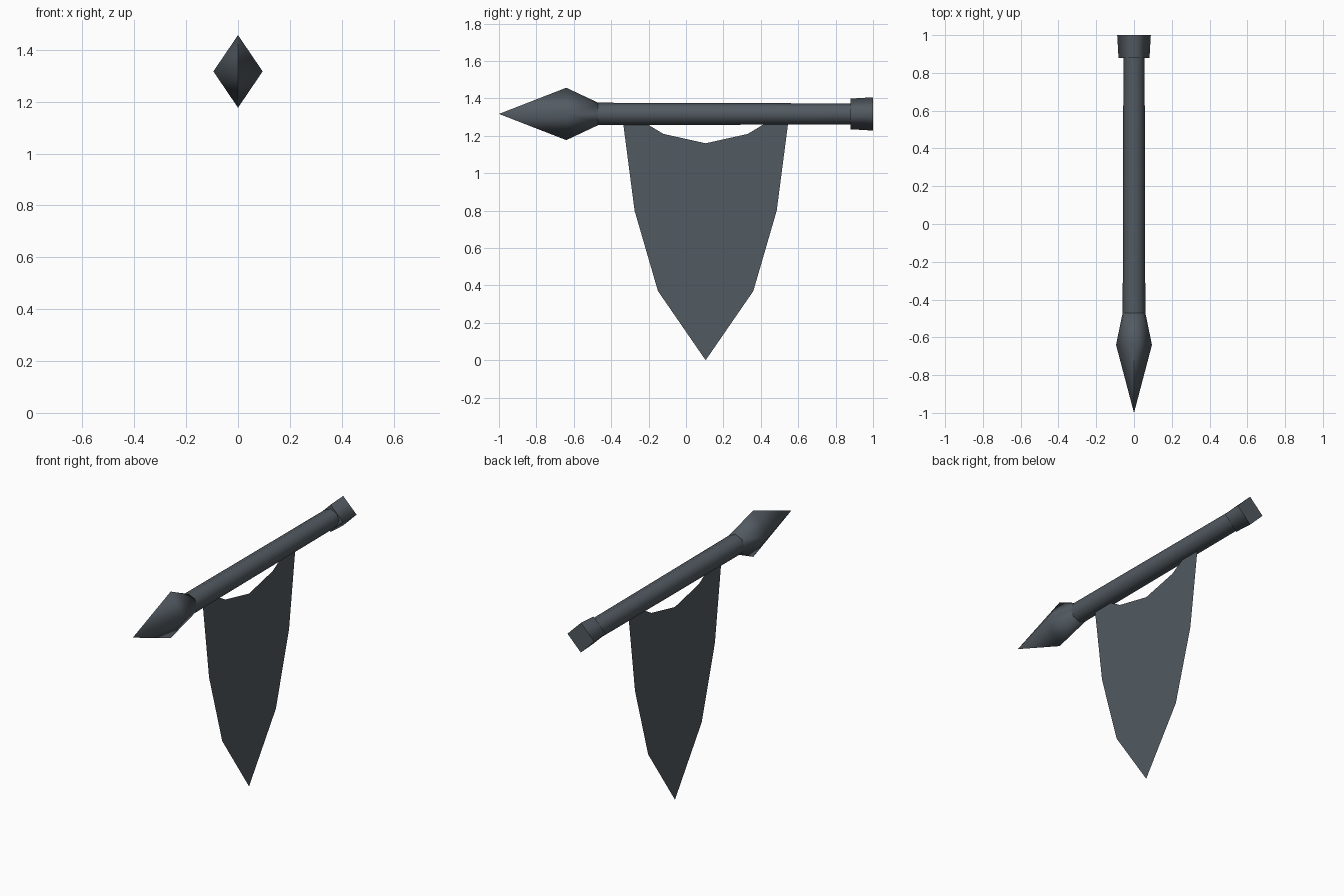
import bpy, bmesh, math
from mathutils import Matrix

cube = bpy.data.objects.get("Cube")
if cube:
    bpy.data.objects.remove(cube, do_unlink=True)

AXIS_Z = 1.317     # height of the pole axis
NECK_Y = -0.47     # where the spear head meets the pole
NECK_R = 0.06

slate = bpy.data.materials.new("dark_slate")
slate.use_nodes = True
colour = (0.085, 0.103, 0.12, 1)
slate.diffuse_color = colour
bsdf = next(n for n in slate.node_tree.nodes if n.type == 'BSDF_PRINCIPLED')
bsdf.inputs["Base Color"].default_value = colour
bsdf.inputs["Roughness"].default_value = 0.8


def finish(bm, name):
    mesh = bpy.data.meshes.new(name)
    bm.to_mesh(mesh)
    bm.free()
    mesh.materials.append(slate)
    obj = bpy.data.objects.new(name, mesh)
    bpy.context.collection.objects.link(obj)
    return obj


def bar(name, sides, y0, y1, r0, r1):
    """Tapered bar along y with smooth sides and crisp flat ends."""
    bm = bmesh.new()
    place = Matrix.Translation((0, (y0 + y1) / 2, AXIS_Z)) @ Matrix.Rotation(-math.pi / 2, 4, 'X')
    bmesh.ops.create_cone(bm, cap_ends=True, segments=sides, radius1=r0, radius2=r1,
                          depth=y1 - y0, matrix=place)
    bm.normal_update()
    for face in bm.faces:
        face.smooth = abs(face.normal.y) < 0.9
        if not face.smooth:
            for edge in face.edges:
                edge.smooth = False
    return finish(bm, name)


# Pole and its four-sided end cap
bar("pole", 8, NECK_Y, 0.95, NECK_R, 0.056)
bar("end_cap", 4, 0.88, 1.0, 0.082, 0.089)

# Spear head: hull of the tip, a tall diamond and the round neck
bm = bmesh.new()
points = [(0, -1, 0)]
points += [(x, -0.64, z) for x, z in ((0.095, 0), (0, 0.14), (-0.095, 0), (0, -0.14))]
for i in range(8):
    a = i * math.pi / 4
    points.append((NECK_R * math.cos(a), NECK_Y, NECK_R * math.sin(a)))
for x, y, z in points:
    bm.verts.new((x, y, z + AXIS_Z))
bmesh.ops.convex_hull(bm, input=bm.verts[:])
bmesh.ops.recalc_face_normals(bm, faces=bm.faces[:])
head = finish(bm, "spear_head")
bpy.ops.object.select_all(action='DESELECT')
head.select_set(True)
bpy.context.view_layer.objects.active = head
bpy.ops.object.shade_smooth_by_angle(angle=math.radians(70))

# Hanging banner: a thin sheet, symmetric about its own centre line
CENTRE = 0.105
half = [(0.225, 1.21), (0.30, 1.255), (0.36, 1.29), (0.443, 1.29),
        (0.44, 1.26), (0.38, 0.8), (0.255, 0.37)]
outline = [(0, 1.16)] + half + [(0, 0)] + [(-y, z) for y, z in reversed(half)]
bm = bmesh.new()
sheet = bm.faces.new([bm.verts.new((0, CENTRE + y, z)) for y, z in outline])
bm.normal_update()
if sheet.normal.x < 0:
    sheet.normal_flip()
bmesh.ops.triangulate(bm, faces=[sheet])
finish(bm, "banner")
